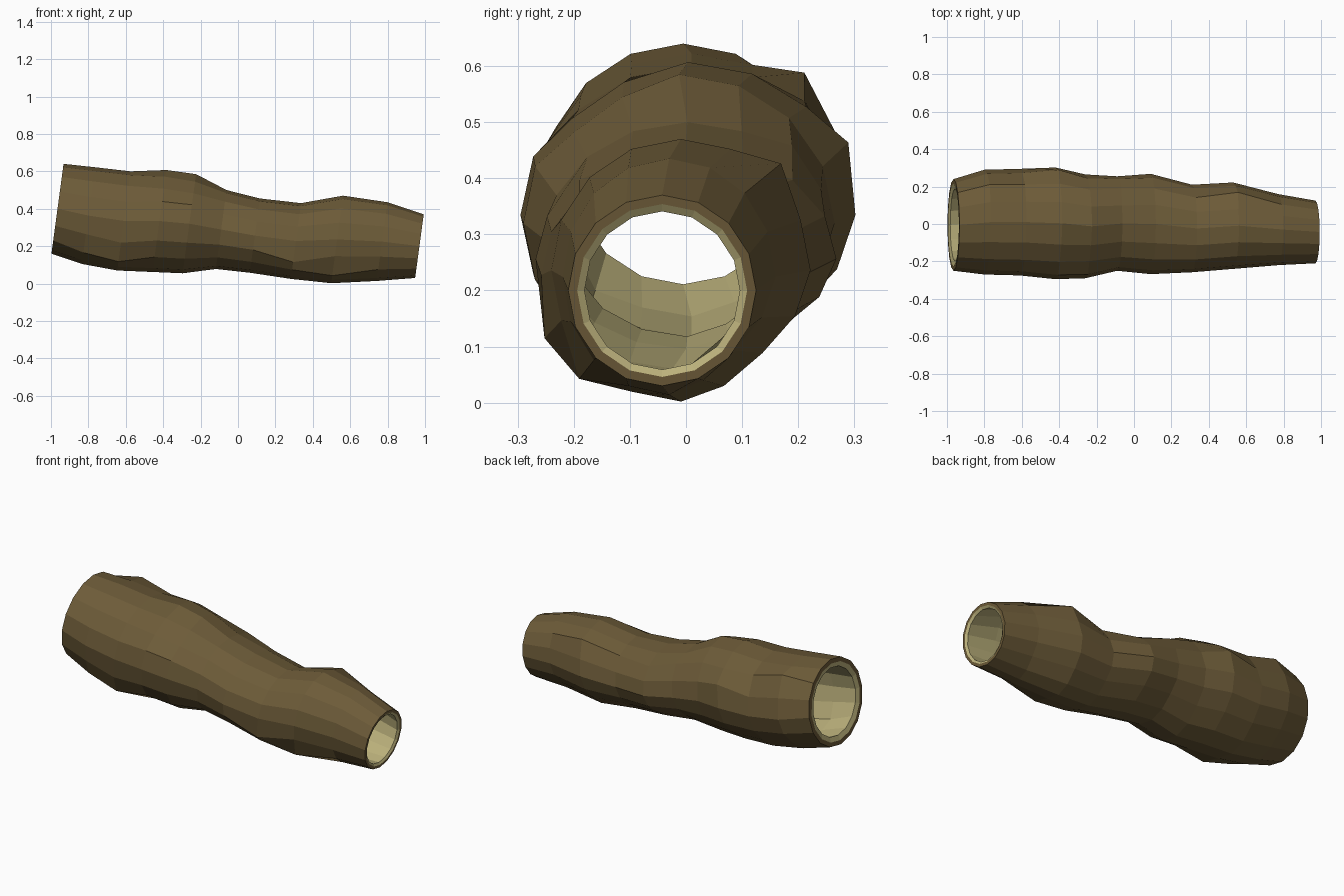
import bpy, bmesh, math

if "Cube" in bpy.data.objects:
    bpy.data.objects.remove(bpy.data.objects["Cube"])

SIDES = 16
TILT = 0.135   # rings lean: their tops sit further along x

# Rings along the log: x, bottom z, top z, front y, back y
RINGS = [
    (-.965, .160, .640, -.250, .240),
    (-.800, .105, .622, -.270, .290),
    (-.610, .070, .600, -.275, .295),
    (-.420, .062, .607, -.295, .302),
    (-.260, .055, .585, -.290, .265),
    (-.090, .078, .500, -.250, .255),
    (.090, .058, .455, -.268, .268),
    (.310, .025, .430, -.258, .210),
    (.530, .002, .470, -.240, .222),
    (.770, .014, .435, -.220, .160),
    (.970, .030, .370, -.210, .125),
]

# Knots: (ring, side) -> shift in y and z; side 0 is the back, side 4 the top
KNOTS = {
    (1, 2): (.003, .042), (2, 2): (.000, .015), (1, 1): (.000, .015),
    (3, 1): (.010, .025), (5, 2): (.008, .020), (5, 1): (.005, .010),
    (8, 2): (.015, .025), (7, 2): (.000, .010),
    (3, 5): (.000, -.015), (3, 6): (.005, -.020),
    (4, 5): (.005, -.020), (4, 6): (.010, -.025),
    (7, 9): (-.012, -.035), (7, 10): (-.015, -.010), (8, 10): (-.018, -.028),
    (2, 10): (-.020, -.030), (1, 10): (-.008, -.015), (2, 9): (-.003, -.015),
}
# The low back of the log is a little flattened along its whole length
for ring in range(1, len(RINGS) - 1):
    KNOTS[ring, 13] = (-.012, .010)
    KNOTS[ring, 14] = (-.018, .018)
    KNOTS[ring, 15] = (-.010, .008)


def ring_points(i, shrink, x_shift=0.0):
    x, z0, z1, y0, y1 = RINGS[i]
    cy, cz = (y0 + y1) / 2, (z0 + z1) / 2
    ry, rz = (y1 - y0) / 2 - shrink, (z1 - z0) / 2 - shrink
    pts = []
    for s in range(SIDES):
        a = 2 * math.pi * s / SIDES
        dy, dz = KNOTS.get((i, s), (0, 0))
        y = cy + ry * math.cos(a) + dy
        z = cz + rz * math.sin(a) + dz
        pts.append((x + TILT * (z - cz) + x_shift, y, z))
    return pts


def material(name, rgb):
    m = bpy.data.materials.new(name)
    m.diffuse_color = (*rgb, 1)
    m.use_nodes = True
    m.node_tree.nodes["Principled BSDF"].inputs["Base Color"].default_value = m.diffuse_color
    return m


bark = material("bark brown", (.152, .105, .040))
wood = material("pale wood", (.50, .44, .20))

# Profile loop: outside left to right, bark lip, wood rim, inside back to the left
last = len(RINGS) - 1
loops = [ring_points(i, 0) for i in range(last + 1)]
loops.append(ring_points(last, .016))
inner_start = len(loops) - 1
loops.append(ring_points(last, .029, -.008))
loops += [ring_points(i, .029 + .022 * (last - i) / last) for i in range(last - 1, 0, -1)]
loops.append(ring_points(0, .051, .008))
loops.append(ring_points(0, .024))
inner_end = len(loops) - 1

bm = bmesh.new()
rows = [[bm.verts.new(p) for p in loop] for loop in loops]
for r, row in enumerate(rows):
    nxt = rows[(r + 1) % len(rows)]
    for s in range(SIDES):
        t = (s + 1) % SIDES
        f = bm.faces.new((row[s], row[t], nxt[t], nxt[s]))
        f.material_index = 1 if inner_start <= r < inner_end else 0
bmesh.ops.recalc_face_normals(bm, faces=bm.faces[:])

mesh = bpy.data.meshes.new("hollow_log")
bm.to_mesh(mesh)
bm.free()
mesh.materials.append(bark)
mesh.materials.append(wood)
bpy.context.collection.objects.link(bpy.data.objects.new("hollow_log", mesh))
